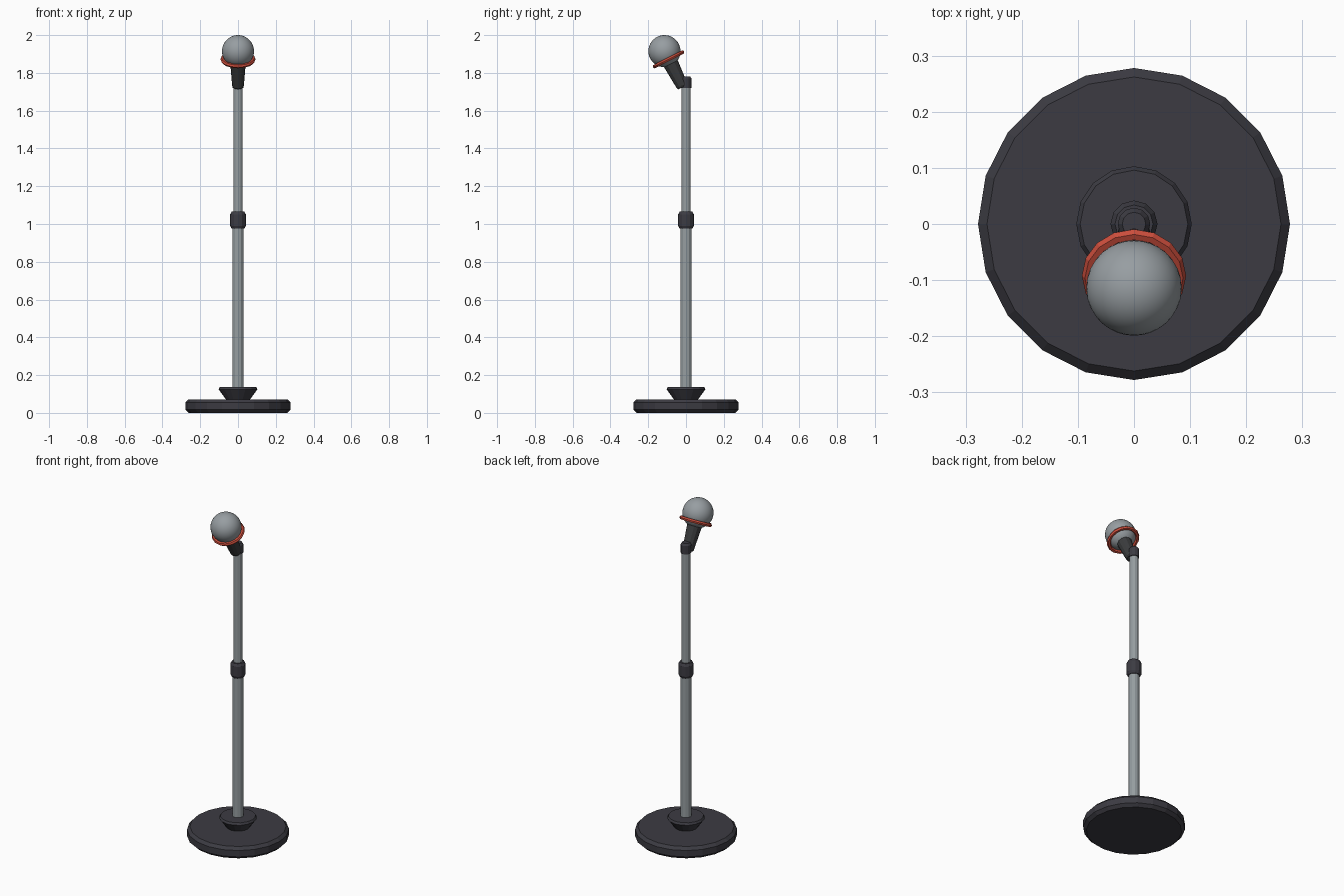
import bpy, bmesh, math
from mathutils import Matrix, Vector

cube = bpy.data.objects.get("Cube")
if cube:
    bpy.data.objects.remove(cube, do_unlink=True)


def material(name, rgb, rough=0.5):
    m = bpy.data.materials.new(name)
    m.use_nodes = True
    m.diffuse_color = (*rgb, 1)
    bsdf = m.node_tree.nodes["Principled BSDF"]
    bsdf.inputs["Base Color"].default_value = (*rgb, 1)
    bsdf.inputs["Roughness"].default_value = rough
    return m


charcoal = material("charcoal", (0.045, 0.044, 0.055))
black = material("soft black", (0.043, 0.045, 0.047))
steel = material("steel grey", (0.30, 0.335, 0.35))
mesh_grey = material("grille grey", (0.31, 0.34, 0.36))
red = material("red", (0.60, 0.075, 0.045))


def add_object(name, bm, mat, matrix=None, smooth=False):
    bmesh.ops.recalc_face_normals(bm, faces=bm.faces)
    me = bpy.data.meshes.new(name)
    bm.to_mesh(me)
    bm.free()
    me.materials.append(mat)
    if smooth:
        me.shade_smooth()
    ob = bpy.data.objects.new(name, me)
    bpy.context.collection.objects.link(ob)
    if matrix:
        ob.matrix_world = matrix
    return ob


def lathe(name, profile, sides, mat, matrix=None, closed=False):
    """Turn (radius, height) points round z; open profiles get flat caps."""
    bm = bmesh.new()
    rings = []
    for r, z in profile:
        angles = [math.tau * i / sides for i in range(sides)]
        rings.append([bm.verts.new((r * math.cos(a), r * math.sin(a), z)) for a in angles])
    pairs = list(zip(rings, rings[1:]))
    if closed:
        pairs.append((rings[-1], rings[0]))
    else:
        bm.faces.new(rings[0])
        bm.faces.new(rings[-1])
    for a, b in pairs:
        for i in range(sides):
            j = (i + 1) % sides
            bm.faces.new((a[i], a[j], b[j], b[i]))
    return add_object(name, bm, mat, matrix)


# Weighted floor base and flared collar
lathe("base", [(0.26, 0), (0.278, 0.017), (0.278, 0.055), (0.262, 0.072)], 20, charcoal)
lathe("base_collar", [(0.063, 0.07), (0.103, 0.125), (0.096, 0.137)], 16, charcoal)

# Telescoping pole with height clamp and top pivot
lathe("lower_pole", [(0.03, 0.13), (0.03, 1.0)], 12, steel)
lathe("upper_pole", [(0.024, 1.0), (0.024, 1.75)], 12, steel)
lathe("height_clamp", [(0.034, 0.975), (0.042, 0.99), (0.042, 1.05), (0.034, 1.065)], 12, charcoal)
lathe("top_pivot", [(0.029, 1.72), (0.029, 1.77), (0.021, 1.782)], 12, charcoal)

# Tilted microphone: local z runs from the handle to the head
tilt = Matrix.Translation(Vector((0, -0.114, 1.915))) @ Matrix.Rotation(math.radians(27), 4, "X")
lathe("handle", [(0.027, -0.213), (0.031, -0.205), (0.041, -0.07)], 12, black, tilt)

# Round grille
bm = bmesh.new()
bmesh.ops.create_uvsphere(bm, u_segments=32, v_segments=20, radius=0.085)
add_object("grille", bm, mesh_grey, tilt, smooth=True)

# Red band round the grille
band = [(0.082 + 0.011 * math.cos(math.tau * k / 6), -0.048 + 0.011 * math.sin(math.tau * k / 6))
        for k in range(6)]
lathe("grille_band", band, 16, red, tilt, closed=True)
